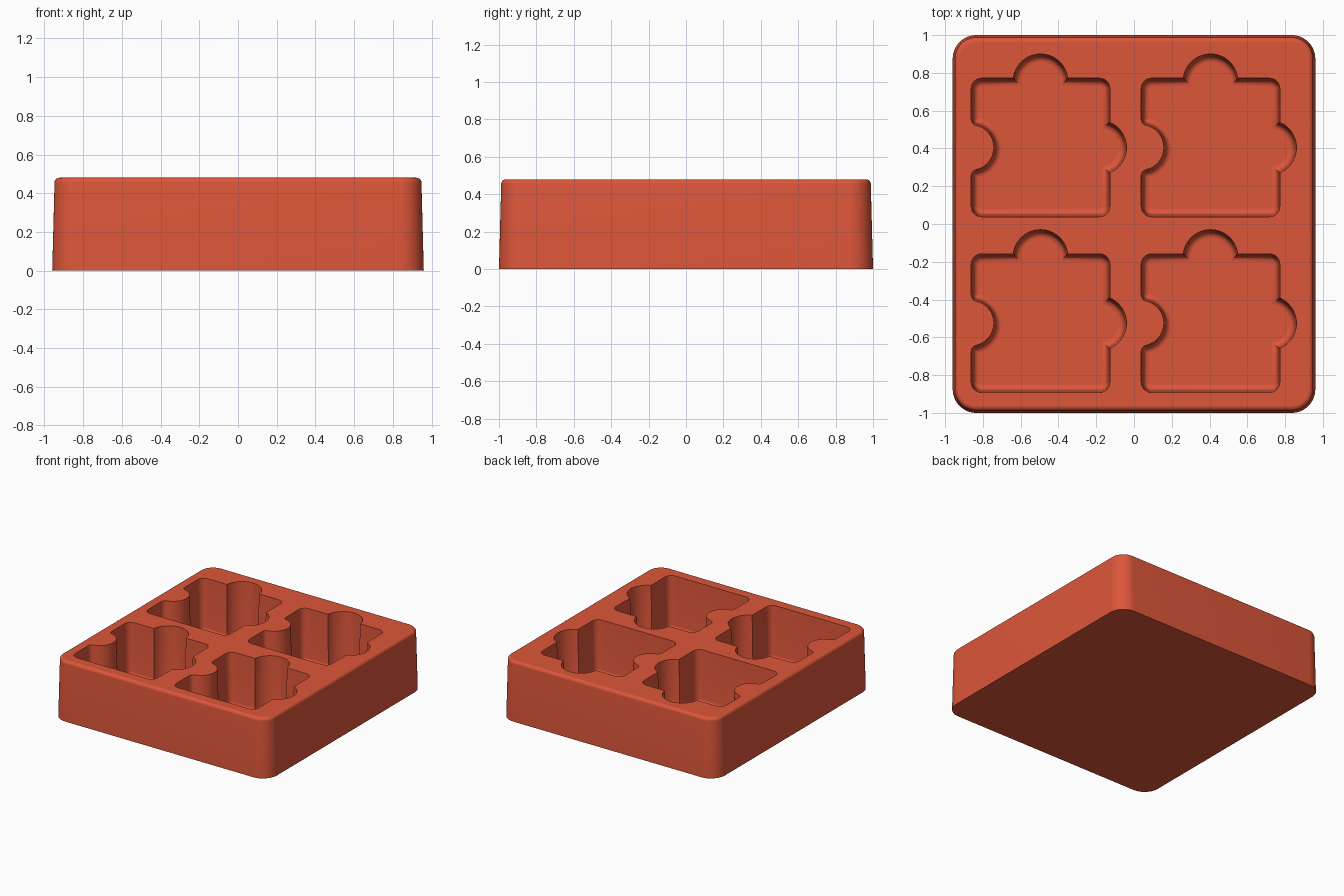
import bpy, bmesh
from math import sin, cos, pi, acos, atan2, sqrt, radians

cube = bpy.data.objects.get("Cube")
if cube:
    bpy.data.objects.remove(cube, do_unlink=True)

TOP, FLOOR = 0.48, 0.06


def arc(cx, cy, r, a, b, n=8):
    """Points on an arc from angle a to angle b."""
    return [(cx + r * cos(a + (b - a) * i / n), cy + r * sin(a + (b - a) * i / n))
            for i in range(n + 1)]


def tray_outline(d):
    """Rounded rectangle of the tray, inset by d."""
    r = 0.125
    x, y = 0.96 - r, 1.0 - r
    pts = []
    for k, (sx, sy) in enumerate(((1, 1), (-1, 1), (-1, -1), (1, -1))):
        pts += arc(sx * x, sy * y, r - d, k * pi / 2, (k + 1) * pi / 2, 12)
    return pts


def pocket_outline(d):
    """Jigsaw piece with two tabs and one notch, inset by d."""
    half = 0.367
    h = half - d
    c = max(0.055 - d, 0.006)          # body corners
    f = max(0.035 - d, 0.004)          # notch mouth corners
    tab, notch = 0.145 - d, 0.12 + d
    k = h - c
    right_x, top_y = 0.31, 0.35        # tab centres
    a = acos((h - right_x) / tab)
    b = acos((h - top_y) / tab)
    fx = f - h
    fy = sqrt((notch + f) ** 2 - (fx + half) ** 2)
    m = atan2(fy, fx + half)
    pts = arc(-k, -k, c, pi, 1.5 * pi)
    pts += arc(k, -k, c, -pi / 2, 0)
    pts += arc(right_x, 0, tab, -a, a, 24)
    pts += arc(k, k, c, 0, pi / 2)
    pts += arc(0, top_y, tab, pi / 2 - b, pi / 2 + b, 28)
    pts += arc(-k, k, c, pi / 2, pi)
    pts += arc(fx, fy, f, pi, pi + m)
    pts += arc(-half, 0, notch, m, -m, 28)[1:-1]
    pts += arc(fx, -fy, f, pi - m, pi)
    return pts


def loft(bm, outline, profile, cx=0, cy=0):
    """Stack inset outlines along a (inset, height) profile; returns the rings."""
    rings = [[bm.verts.new((cx + x, cy + y, z)) for x, y in outline(d)]
             for d, z in profile]
    for lo, hi in zip(rings, rings[1:]):
        n = len(lo)
        for i in range(n):
            j = (i + 1) % n
            bm.faces.new((lo[i], lo[j], hi[j], hi[i]))
    return rings


def ring_edges(bm, ring):
    return [bm.edges.get((ring[i - 1], ring[i])) for i in range(len(ring))]


bm = bmesh.new()

# Outer wall: slight draft, rounded top edge
wall = [(0, 0)] + arc(0.037, TOP - 0.025, 0.025, pi, pi / 2, 6)
rings = loft(bm, tray_outline, wall)
bm.faces.new(rings[0][::-1])
top_edges = ring_edges(bm, rings[-1])

# Four pockets: sharp rim, drafted sides, rounded floor edge
pocket = [(0, TOP)] + arc(0.042, FLOOR + 0.03, 0.03, pi, 1.5 * pi, 6)
for cx in (-0.495, 0.405):
    for cy in (-0.525, 0.405):
        rings = loft(bm, pocket_outline, pocket, cx, cy)
        bm.faces.new(rings[-1])
        top_edges += ring_edges(bm, rings[0])

# Flat top surface around the pockets
bmesh.ops.triangle_fill(bm, use_beauty=True, edges=top_edges, normal=(0, 0, 1))
bmesh.ops.recalc_face_normals(bm, faces=bm.faces)

mesh = bpy.data.meshes.new("mould_tray")
bm.to_mesh(mesh)
bm.free()
tray = bpy.data.objects.new("mould_tray", mesh)
bpy.context.collection.objects.link(tray)

# Terracotta red material
color = (0.72, 0.093, 0.042, 1)
mat = bpy.data.materials.new("terracotta_red")
mat.use_nodes = True
mat.diffuse_color = color
bsdf = next(n for n in mat.node_tree.nodes if n.type == 'BSDF_PRINCIPLED')
bsdf.inputs["Base Color"].default_value = color
bsdf.inputs["Roughness"].default_value = 0.6
mesh.materials.append(mat)

# Smooth curved walls, flat level faces
bpy.ops.object.select_all(action='DESELECT')
tray.select_set(True)
bpy.context.view_layer.objects.active = tray
bpy.ops.object.shade_smooth_by_angle(angle=radians(35))
for p in mesh.polygons:
    if abs(p.normal.z) > 0.999:
        p.use_smooth = False
